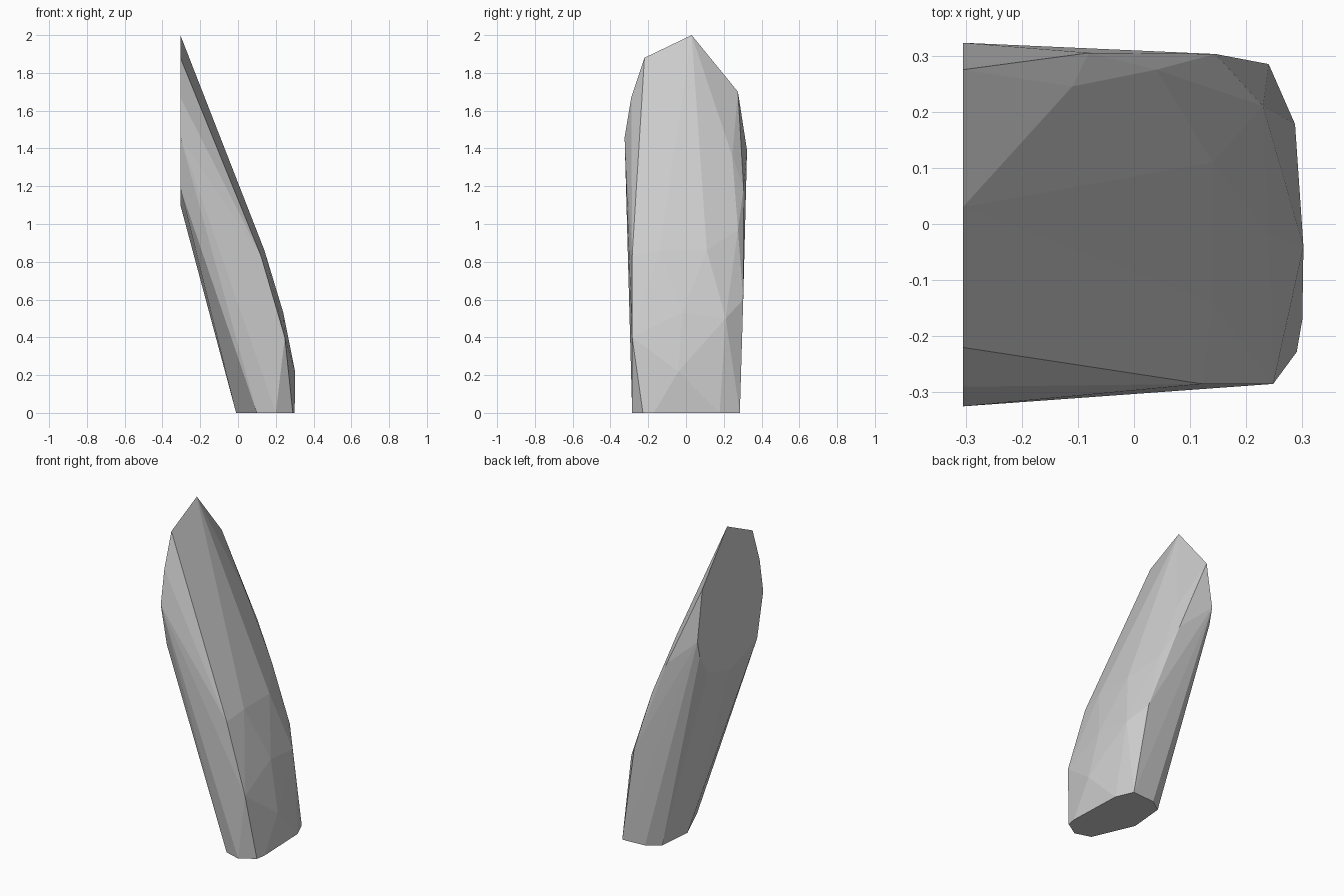
import bpy, bmesh

if "Cube" in bpy.data.objects:
    bpy.data.objects.remove(bpy.data.objects["Cube"])

# Corner rings of the shard
base = [(x, y, 0) for x, y in [(-.01, 0), (.01, .22), (.09, .275), (.24, .285), (.287, .178),
                               (.30, -.17), (.29, -.228), (.2, -.285), (.1, -.255)]]
cut = [(-.305, y, z) for y, z in [(.03, 2), (-.22, 1.88), (-.29, 1.67), (-.325, 1.46), (-.265, 1.19),
                                  (0, 1.1), (.22, 1.16), (.3, 1.29), (.323, 1.39), (.275, 1.7)]]
chips = [(.302, -.04, .22), (.24, -.02, .53), (.248, -.285, .4), (.23, .21, .5),
         (.145, .303, .6), (.14, .11, .86), (.14, -.14, .86), (.122, -.285, .83),
         (.04, .275, .97), (-.08, .305, 1.19), (-.11, .245, 1.36)]

# Wrap the corners into a faceted solid
bm = bmesh.new()
for p in base + cut + chips:
    bm.verts.new(p)
res = bmesh.ops.convex_hull(bm, input=bm.verts[:])
loose = [v for v in bm.verts if not v.link_faces]
bmesh.ops.delete(bm, geom=loose, context='VERTS')
bmesh.ops.dissolve_limit(bm, angle_limit=0.01, verts=bm.verts[:], edges=bm.edges[:])
bmesh.ops.recalc_face_normals(bm, faces=bm.faces[:])

mesh = bpy.data.meshes.new("rock_shard")
bm.to_mesh(mesh)
bm.free()
bpy.context.collection.objects.link(bpy.data.objects.new("rock_shard", mesh))
